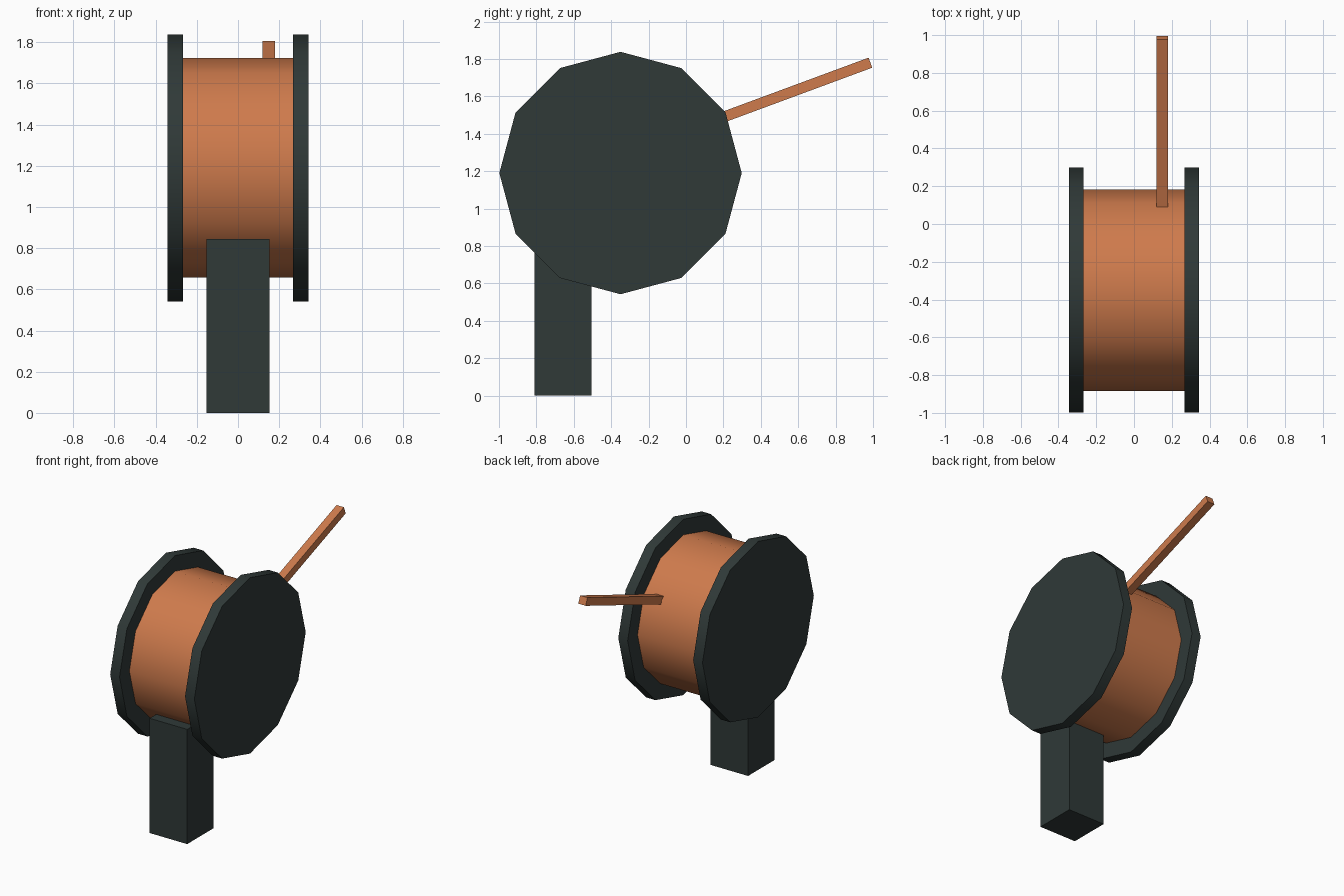
import bpy, math
from mathutils import Matrix

if "Cube" in bpy.data.objects:
    bpy.data.objects.remove(bpy.data.objects["Cube"])

def material(name, rgb):
    m = bpy.data.materials.new(name)
    m.diffuse_color = (*rgb, 1)
    m.use_nodes = True
    m.node_tree.nodes["Principled BSDF"].inputs["Base Color"].default_value = m.diffuse_color
    return m

dark = material("dark_grey", (0.029, 0.041, 0.039))
copper = material("copper", (0.62, 0.197, 0.073))

CY, CZ = -0.35, 1.19  # spool axis

def finish(name, mat):
    ob = bpy.context.object
    ob.name = name
    ob.data.materials.append(mat)
    return ob

def disc(name, radius, x0, x1, mat):
    # 12-sided cylinder along x with a corner pointing straight up
    bpy.ops.mesh.primitive_cylinder_add(vertices=12, radius=radius, depth=x1 - x0)
    ob = finish(name, mat)
    ob.data.transform(Matrix.Translation(((x0 + x1) / 2, CY, CZ)) @ Matrix.Rotation(math.pi / 2, 4, 'Y'))
    bpy.ops.object.shade_smooth_by_angle(angle=math.radians(40))

def box(name, size, centre, mat, tilt=0):
    bpy.ops.mesh.primitive_cube_add(size=1)
    ob = finish(name, mat)
    ob.data.transform(Matrix.Translation(centre) @ Matrix.Rotation(tilt, 4, 'X') @ Matrix.Diagonal((*size, 1)))

# Spool: wound drum between two flanges
disc("wire_drum", 0.533, -0.27, 0.27, copper)
disc("left_flange", 0.648, -0.343, -0.267, dark)
disc("right_flange", 0.648, 0.267, 0.343, dark)

# Upright post
box("post", (0.306, 0.306, 0.845), (0, -0.657, 0.4225), dark)

# Loose wire end, rising to the back from inside the drum
tilt = math.radians(20.3)
length, thick = 1.0, 0.057
end_y, end_z = 0.986, 1.780
box("wire_end", (0.06, length, thick),
    (0.15, end_y - math.cos(tilt) * length / 2, end_z - math.sin(tilt) * length / 2), copper, tilt)
